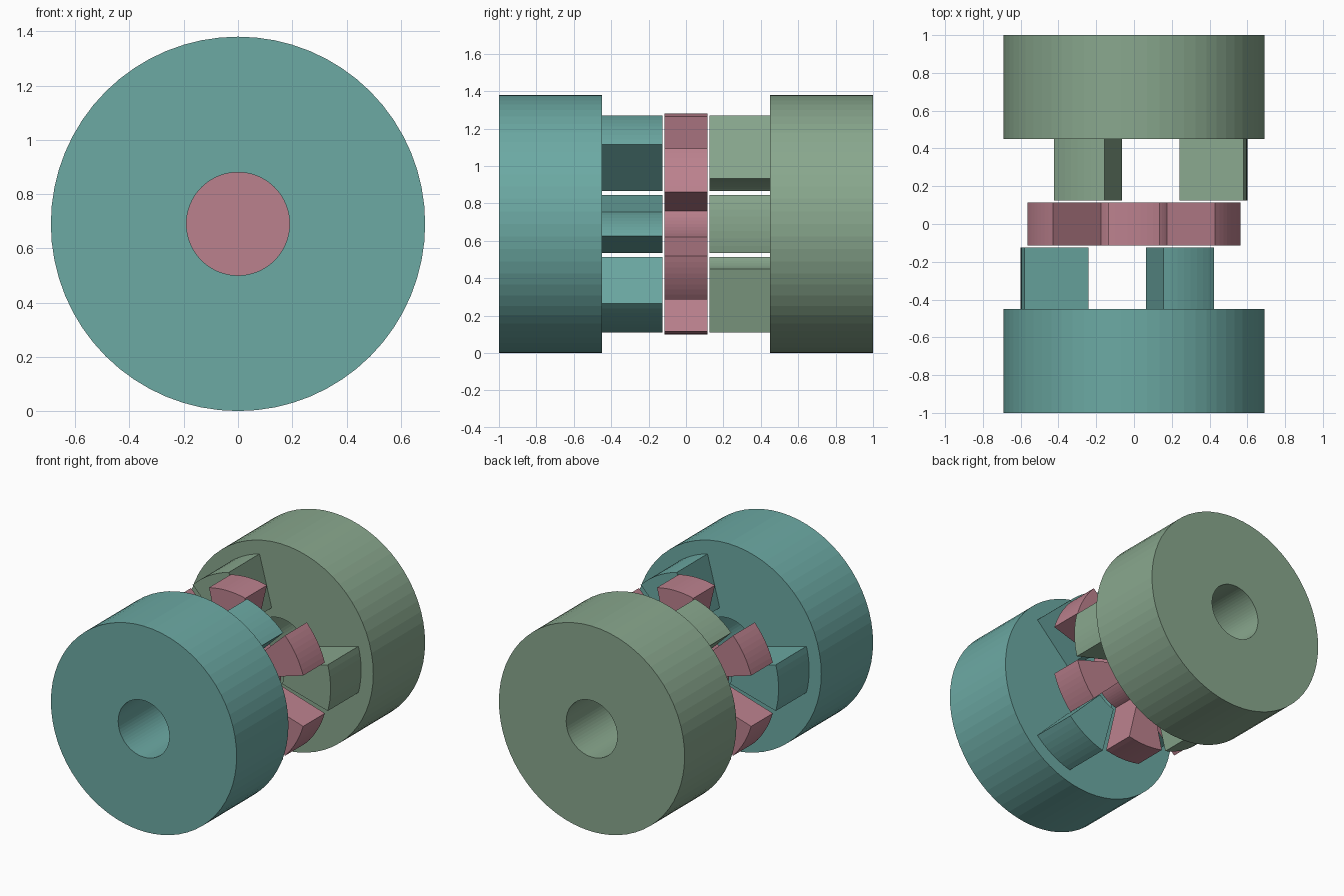
import bpy, bmesh
from math import cos, sin, pi, radians

if "Cube" in bpy.data.objects:
    bpy.data.objects.remove(bpy.data.objects["Cube"])

CZ = 0.69          # height of the shared axis
SEGS = 64


def polar(r, deg):
    a = radians(deg)
    return r * cos(a), CZ + r * sin(a)


def arc(r, a0, a1, n=8):
    return [polar(r, a0 + (a1 - a0) * i / n) for i in range(n + 1)]


def prism(bm, outline, y0, y1):
    """Closed xz outline extruded along y."""
    a = [bm.verts.new((x, y0, z)) for x, z in outline]
    b = [bm.verts.new((x, y1, z)) for x, z in outline]
    n = len(outline)
    bm.faces.new(a)
    bm.faces.new(b[::-1])
    for i in range(n):
        j = (i + 1) % n
        bm.faces.new((a[i], b[i], b[j], a[j]))


def ring(bm, r_out, r_in, y0, y1):
    """Bored cylinder along y."""
    loops = []
    for r, y in ((r_out, y0), (r_out, y1), (r_in, y1), (r_in, y0)):
        pts = [polar(r, 360 * i / SEGS) for i in range(SEGS)]
        loops.append([bm.verts.new((x, y, z)) for x, z in pts])
    for k in range(4):
        p, q = loops[k], loops[(k + 1) % 4]
        for i in range(SEGS):
            j = (i + 1) % SEGS
            bm.faces.new((p[i], q[i], q[j], p[j]))


def finish(bm, name, color):
    bmesh.ops.recalc_face_normals(bm, faces=bm.faces)
    me = bpy.data.meshes.new(name)
    bm.to_mesh(me)
    bm.free()
    mat = bpy.data.materials.new(name + "_color")
    mat.diffuse_color = (*color, 1)
    mat.use_nodes = True
    mat.node_tree.nodes["Principled BSDF"].inputs["Base Color"].default_value = mat.diffuse_color
    me.materials.append(mat)
    ob = bpy.data.objects.new(name, me)
    bpy.context.collection.objects.link(ob)


# Hubs: bored cylinder with three jaws facing the middle
def hub(name, side, first_angle, color):
    bm = bmesh.new()
    ring(bm, 0.69, 0.19, side * 1.0, side * 0.45)
    for k in range(3):
        c = first_angle + 120 * k
        outline = arc(0.6, c - 15, c + 15) + arc(0.25, c + 15, c - 15)
        prism(bm, outline, side * 0.455, side * 0.125)
    finish(bm, name, color)


hub("front_hub", -1, 60, (0.15, 0.40, 0.37))
hub("back_hub", 1, 0, (0.25, 0.39, 0.27))

# Spider: solid core with six lobes between the jaws
bm = bmesh.new()
outline = []
for k in range(6):
    c = 30 + 60 * k
    outline += arc(0.59, c - 13.2, c + 13.2)
    outline += arc(0.24, c + 13.2, c + 46.8)
prism(bm, outline, -0.115, 0.115)
finish(bm, "spider", (0.50, 0.22, 0.27))
